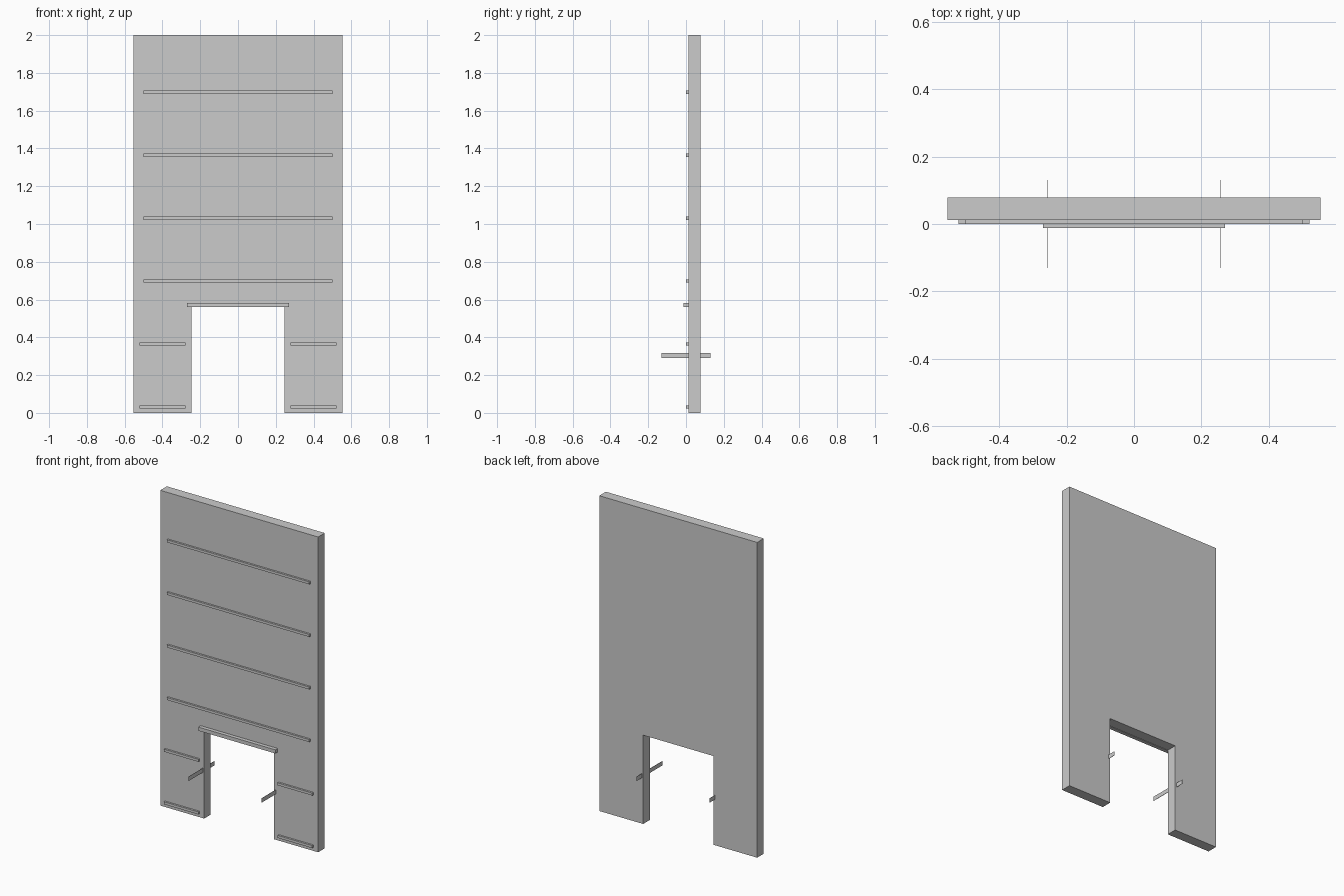
import bpy, bmesh

if "Cube" in bpy.data.objects:
    bpy.data.objects.remove(bpy.data.objects["Cube"])

FRONT, BACK = 0.012, 0.078   # panel faces in y


def make_object(name, bm):
    bmesh.ops.recalc_face_normals(bm, faces=bm.faces)
    mesh = bpy.data.meshes.new(name)
    bm.to_mesh(mesh)
    bm.free()
    obj = bpy.data.objects.new(name, mesh)
    bpy.context.collection.objects.link(obj)
    return obj


def box(name, x, y, z):
    """Box from (min, max) ranges on each axis."""
    bm = bmesh.new()
    bmesh.ops.create_cube(bm, size=1)
    for v in bm.verts:
        v.co = [(a + b) / 2 + c * (b - a) for (a, b), c in zip((x, y, z), v.co)]
    return make_object(name, bm)


# Panel with the opening cut up from the floor
half = [(0.246, 0.563), (0.246, 0), (0.554, 0), (0.554, 2)]
outline = half + [(-x, z) for x, z in reversed(half)]
bm = bmesh.new()
face = bm.faces.new([bm.verts.new((x, FRONT, z)) for x, z in outline])
ext = bmesh.ops.extrude_face_region(bm, geom=[face], use_keep_orig=True)
moved = [g for g in ext["geom"] if isinstance(g, bmesh.types.BMVert)]
bmesh.ops.translate(bm, verts=moved, vec=(0, BACK - FRONT, 0))
make_object("door_panel", bm)

# Horizontal strips: long above the opening, short pairs beside it
for i in range(6):
    z = 0.03 + i * 0.3335
    spans = [(-0.521, -0.278), (0.278, 0.521)] if i < 2 else [(-0.5, 0.5)]
    for span in spans:
        box("strip", span, (0, FRONT), (z - 0.008, z + 0.008))

# Ledge over the opening
box("opening_ledge", (-0.27, 0.27), (-0.012, FRONT), (0.56, 0.583))

# Thin flat bars passing through the panel on both sides of the opening
for side in (-1, 1):
    x = side * 0.2565
    box("side_bar", (x - 0.001, x + 0.001), (-0.13, 0.13), (0.29, 0.317))
